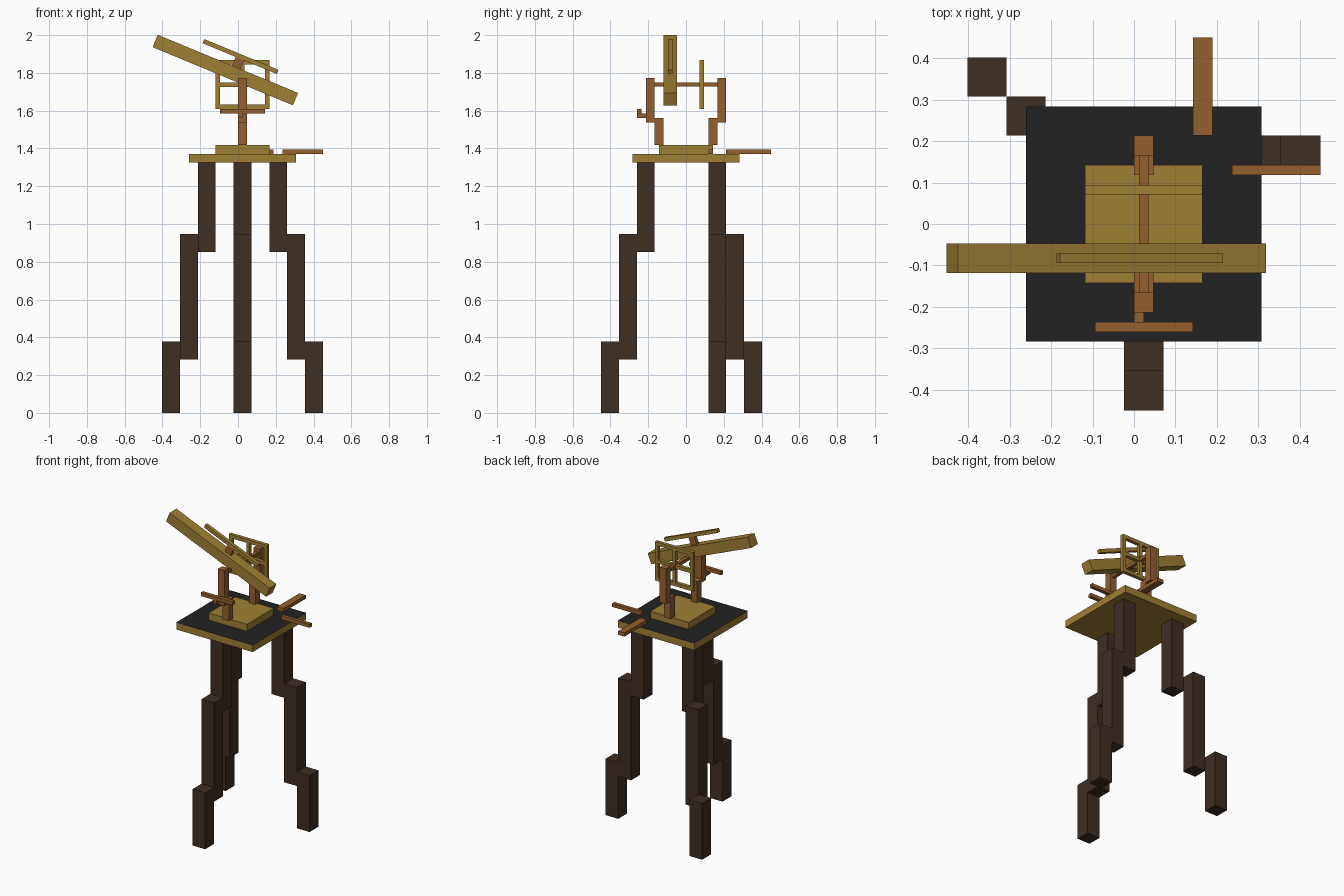
import bpy, bmesh, math
from mathutils import Matrix, Vector

if "Cube" in bpy.data.objects:
    bpy.data.objects.remove(bpy.data.objects["Cube"])

U = 0.02365  # grid unit: every part is a whole or half number of these


def srgb(r, g, b):
    lin = [((c / 255 + 0.055) / 1.055) ** 2.4 for c in (r, g, b)]
    return (*lin, 1.0)


def material(name, r, g, b):
    m = bpy.data.materials.new(name)
    m.diffuse_color = srgb(r, g, b)
    m.use_nodes = True
    m.node_tree.nodes["Principled BSDF"].inputs["Base Color"].default_value = m.diffuse_color
    return m


BRASS = material("brass", 159, 127, 52)
COPPER = material("copper", 149, 96, 46)
DARK_WOOD = material("dark wood", 62, 46, 36)
BLACK = material("black", 34, 34, 34)


def make_object(name, bm, *mats):
    me = bpy.data.meshes.new(name)
    bm.to_mesh(me)
    bm.free()
    for m in mats:
        me.materials.append(m)
    ob = bpy.data.objects.new(name, me)
    bpy.context.collection.objects.link(ob)
    return ob


def add_box(bm, x, y, z):
    """Box between ranges given in grid units."""
    size = Vector((x[1] - x[0], y[1] - y[0], z[1] - z[0])) * U
    mid = Vector((x[0] + x[1], y[0] + y[1], z[0] + z[1])) * U / 2
    bmesh.ops.create_cube(bm, size=1, matrix=Matrix.Translation(mid) @ Matrix.Diagonal((*size, 1)))


def boxes(name, mat, *ranges):
    bm = bmesh.new()
    for r in ranges:
        add_box(bm, *r)
    return make_object(name, bm, mat)


# Three stepped legs: inner corner of the top segment and outward step
for name, x0, y0, dx, dy in (("front_leg", -1, -11, 0, -4),
                             ("right_leg", 7, 5, 4, 0),
                             ("back_left_leg", -9, 5, -4, 4)):
    segs = []
    for i, z in enumerate(((36, 56), (12, 40), (0, 16))):
        x, y = x0 + i * dx, y0 + i * dy
        segs.append(((x, x + 4), (y, y + 4), z))
    boxes(name, DARK_WOOD, *segs)

# Table with a black top face
table = boxes("table", BRASS, ((-11, 13), (-12, 12), (56, 58)))
table.data.materials.append(BLACK)
for p in table.data.polygons:
    p.material_index = 1 if p.normal.z > 0.5 else 0

# Base block
boxes("base_block", BRASS, ((-5, 7), (-6, 6), (58, 60)))

# Offset support posts, front and back
for name, s in (("front_support", -1), ("back_support", 1)):
    boxes(name, COPPER,
          ((0, 2), sorted((5 * s, 7 * s)), (60, 66)),
          ((0, 2), sorted((7 * s, 9 * s)), (65, 75)))

# Axle between the supports
boxes("axle", COPPER, ((0.52, 1.48), (-7, 7), (73.02, 73.98)))

# Crank handle on the front support
boxes("handle", COPPER, ((-4, 6), (-11, -10), (67, 68)))
boxes("handle_arm", COPPER, ((0, 1), (-11, -9), (66, 67)))

# Square wheel frame with crossed bars
Y = (3, 4)
boxes("wheel_frame", BRASS,
      ((-5, 7), Y, (68, 69)), ((-5, 7), Y, (78, 79)),
      ((-5, -4), Y, (69, 78)), ((6, 7), Y, (69, 78)),
      ((0.5, 1.5), Y, (69, 78)),
      ((-4, 0.5), Y, (73, 74)), ((1.5, 6), Y, (73, 74)))

# Loose rods on the table
boxes("back_rod", COPPER, ((6, 8), (9, 19), (58, 59)))
boxes("side_rod", COPPER, ((10, 19), (5, 6), (58, 59)))

# Tilted tube with its sight and bracket, built flat then tilted together
tilt = Matrix.Translation((-0.067, -3.5 * U, 1.815)) @ Matrix.Rotation(math.radians(22.5), 4, 'Y')
for name, mat, r in (("tube", BRASS, ((-17, 17), (-1.5, 1.5), (-1.5, 1.5))),
                     ("sight_bracket", COPPER, ((1, 3), (-0.5, 0.5), (1.5, 3.6))),
                     ("sight", BRASS, ((-7, 11), (-0.5, 0.5), (3.6, 4.6)))):
    boxes(name, mat, r).data.transform(tilt)
